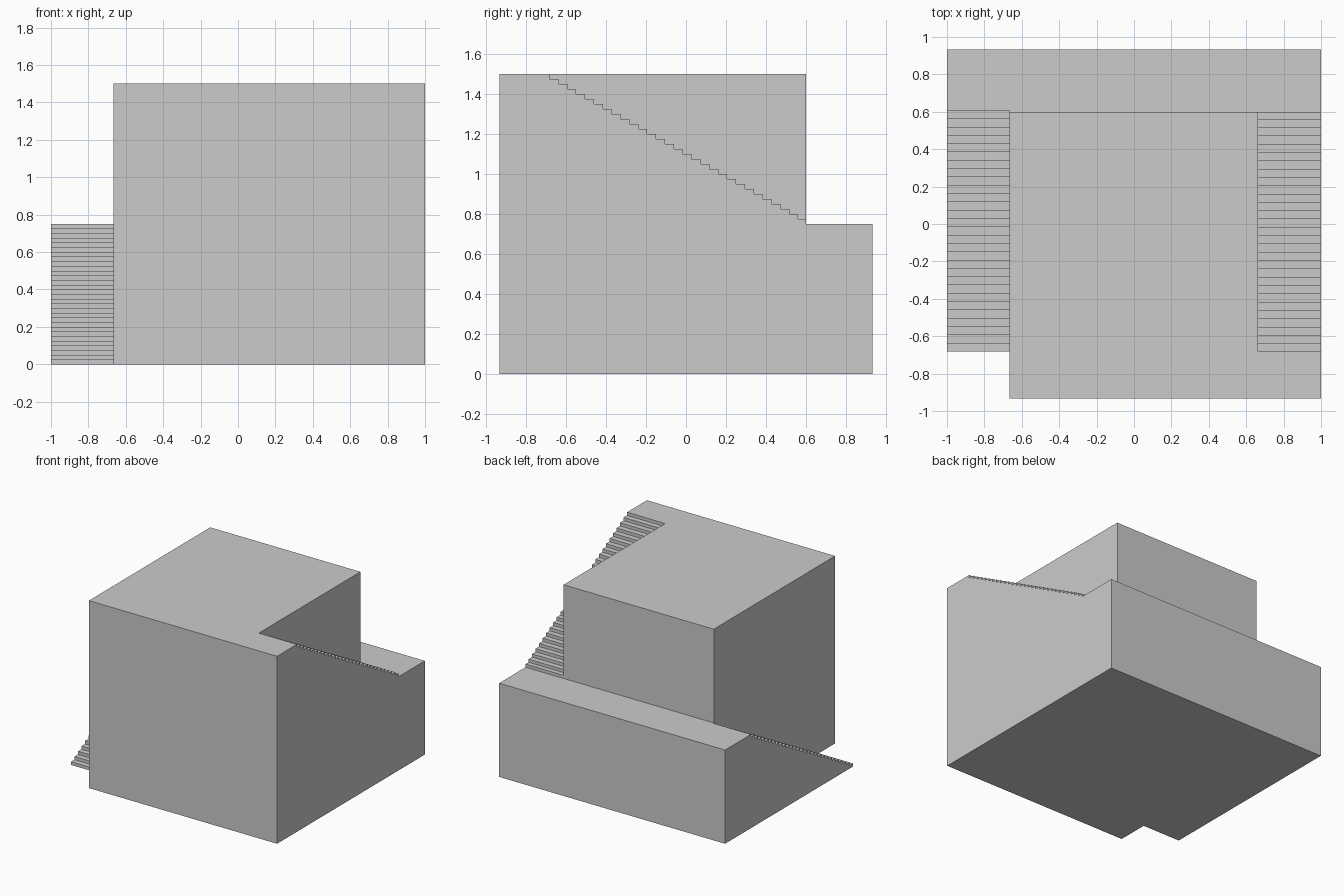
import bpy, bmesh

if "Cube" in bpy.data.objects:
    bpy.data.objects.remove(bpy.data.objects["Cube"])

STEPS = 29
RISE = 0.025
TREAD = 1.289 / STEPS
FRONT, BACK = -0.683, 0.606      # extent of both stair flights
DEPTH = 0.934                    # half depth of the block


def extrude_profile(name, profile, x0, x1):
    """Solid from a (y, z) outline swept along x."""
    bm = bmesh.new()
    face = bm.faces.new([bm.verts.new((x0, y, z)) for y, z in profile])
    swept = bmesh.ops.extrude_face_region(bm, geom=[face])["geom"]
    verts = [v for v in swept if isinstance(v, bmesh.types.BMVert)]
    bmesh.ops.translate(bm, verts=verts, vec=(x1 - x0, 0, 0))
    bmesh.ops.recalc_face_normals(bm, faces=bm.faces)
    mesh = bpy.data.meshes.new(name)
    bm.to_mesh(mesh)
    bm.free()
    obj = bpy.data.objects.new(name, mesh)
    bpy.context.collection.objects.link(obj)
    return obj


def carve(target, cutter):
    """Cut one stair flight out of the block and discard the cutter."""
    cutter.hide_render = True
    mod = target.modifiers.new("carve", "BOOLEAN")
    mod.operation = "DIFFERENCE"
    mod.solver = "EXACT"
    mod.object = cutter
    bpy.context.view_layer.objects.active = target
    bpy.ops.object.modifier_apply(modifier=mod.name)
    bpy.data.objects.remove(cutter)


# Tall block with the lower landing along its back
block = extrude_profile("stair_block", [
    (-DEPTH, 0), (DEPTH, 0), (DEPTH, 0.75),
    (0.6, 0.75), (0.6, 1.5), (-DEPTH, 1.5)], -1, 1)

# Left flight: ground at the front up to the landing
left = [(-1.1, 1.7), (-1.1, -0.1), (FRONT, -0.1)]
for i in range(STEPS):
    z = RISE * (i + 1)
    left += [(FRONT + TREAD * i, z), (FRONT + TREAD * (i + 1), z)]
left.append((BACK, 1.7))
carve(block, extrude_profile("left_flight_cutter", left, -1.1, -0.666))

# Right flight: landing at the back up to the roof at the front
right = [(0.7, 1.7), (0.7, 0.75 + RISE)]
for i in range(STEPS):
    z = 0.75 + RISE * (i + 1)
    if i:
        right.append((BACK - TREAD * i, z))
    right.append((BACK - TREAD * (i + 1), z))
right.append((FRONT, 1.7))
carve(block, extrude_profile("right_flight_cutter", right, 0.663, 1.1))
